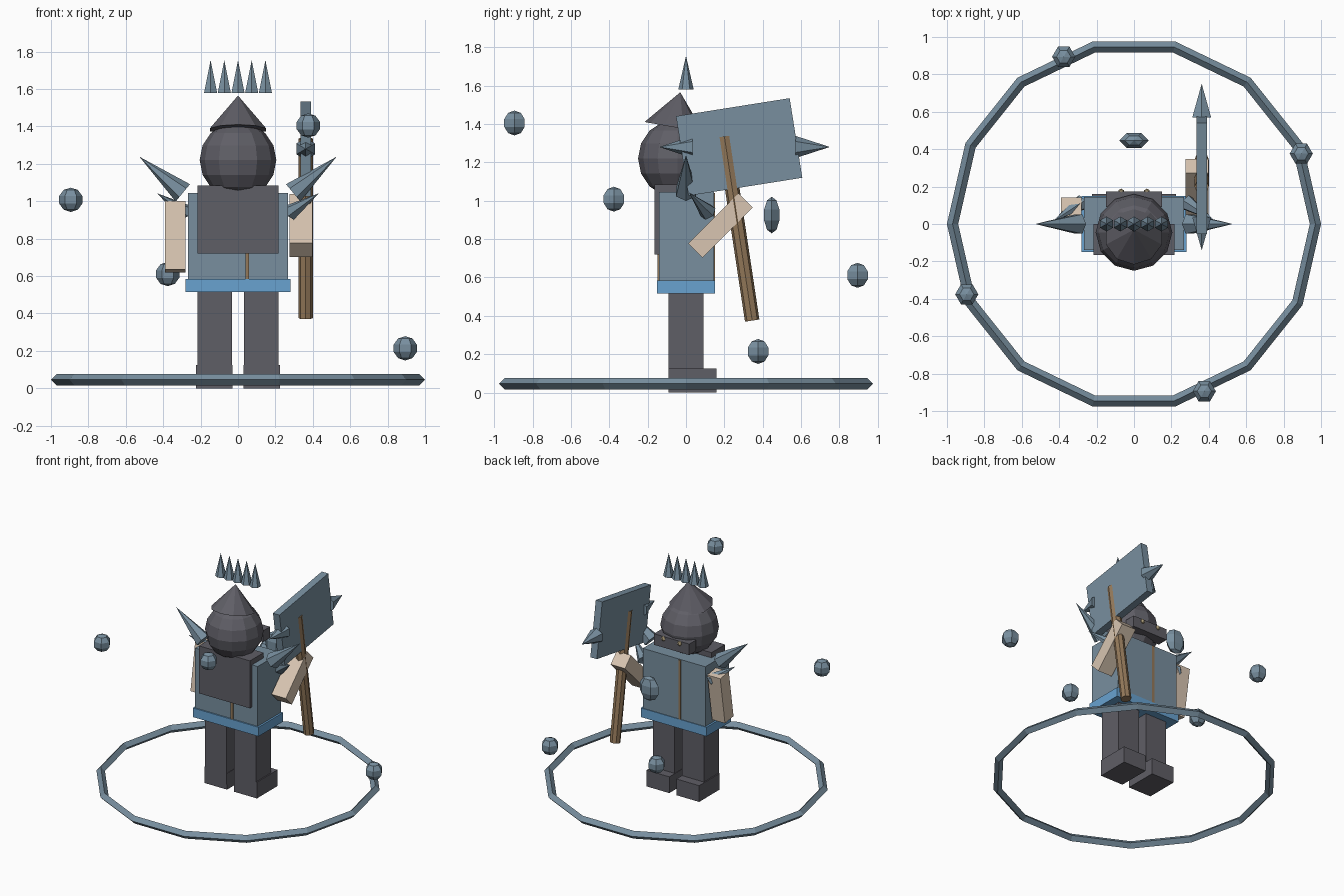
import bpy, bmesh, math
from mathutils import Vector, Matrix

cube = bpy.data.objects.get("Cube")
if cube:
    bpy.data.objects.remove(cube, do_unlink=True)


def material(name, hex_code):
    rgb = [int(hex_code[i:i + 2], 16) / 255 for i in (0, 2, 4)]
    col = [((c + 0.055) / 1.055) ** 2.4 for c in rgb] + [1]
    m = bpy.data.materials.new(name)
    m.use_nodes = True
    m.diffuse_color = col
    m.node_tree.nodes["Principled BSDF"].inputs["Base Color"].default_value = col
    return m


STEEL = material("steel blue", "788f9f")
BLUE = material("belt blue", "68a2d0")
DARK = material("charcoal", "5f5e66")
TAN = material("tan", "d8c5b1")
WOOD = material("wood brown", "94795a")
GOLD = material("pale brass", "b0a07c")


def finish(name, bm, mat, matrix=Matrix()):
    bm.transform(matrix)
    bmesh.ops.recalc_face_normals(bm, faces=bm.faces)
    me = bpy.data.meshes.new(name)
    bm.to_mesh(me)
    bm.free()
    me.materials.append(mat)
    ob = bpy.data.objects.new(name, me)
    bpy.context.collection.objects.link(ob)
    return ob


def tilted(center, tilt):
    # positive tilt lifts the +y side
    return Matrix.Translation(center) @ Matrix.Rotation(math.radians(tilt), 4, 'X')


def box(name, center, size, mat, tilt=0):
    bm = bmesh.new()
    bmesh.ops.create_cube(bm, size=1)
    return finish(name, bm, mat, tilted(center, tilt) @ Matrix.Diagonal((*size, 1)))


def span(name, x, y, z, mat):
    # box given by its limits on each axis
    lims = (x, y, z)
    return box(name, [(a + b) / 2 for a, b in lims], [b - a for a, b in lims], mat)


def cone(name, base, tip, radius, mat, sides=6, tip_radius=0):
    base, tip = Vector(base), Vector(tip)
    axis = tip - base
    bm = bmesh.new()
    bmesh.ops.create_cone(bm, cap_ends=True, segments=sides, radius1=radius,
                          radius2=tip_radius, depth=axis.length)
    turn = axis.to_track_quat('Z', 'Y').to_matrix().to_4x4()
    return finish(name, bm, mat, Matrix.Translation((base + tip) / 2) @ turn)


def ball(name, center, radii, mat, sides=6, rings=5, spin=0):
    bm = bmesh.new()
    bmesh.ops.create_uvsphere(bm, u_segments=sides, v_segments=rings, radius=1)
    spun = Matrix.Rotation(math.radians(spin), 4, 'Z')
    return finish(name, bm, mat,
                  Matrix.Translation(center) @ Matrix.Diagonal((*radii, 1)) @ spun)


# Ground ring: fourteen straight pieces with a diamond section
def ring(name, major, minor, z, count, mat):
    bm = bmesh.new()
    loops = []
    for i in range(count):
        a = math.tau * i / count
        loop = []
        for j in range(4):
            b = math.tau * j / 4
            r = major + minor * math.cos(b)
            loop.append(bm.verts.new((r * math.cos(a), r * math.sin(a),
                                      z + minor * math.sin(b))))
        loops.append(loop)
    for i in range(count):
        p, q = loops[i], loops[(i + 1) % count]
        for j in range(4):
            k = (j + 1) % 4
            bm.faces.new((p[j], q[j], q[k], p[k]))
    return finish(name, bm, mat)


ring("ground_ring", 0.97, 0.03, 0.046, 14, STEEL)

# Legs, feet and shoulder spikes on both sides
for side, s in (("left", 1), ("right", -1)):
    box(side + "_leg", (s * 0.124, 0, 0.29), (0.184, 0.184, 0.5), DARK)
    box(side + "_foot", (s * 0.127, 0.035, 0.0625), (0.194, 0.25, 0.125), DARK)
    cone(side + "_shoulder_spike", (s * 0.295, 0, 1.045), (s * 0.527, 0, 1.238),
         0.06, STEEL)
    cone(side + "_small_spike", (s * 0.28, 0.115, 0.94), (s * 0.433, 0.015, 1.043),
         0.045, STEEL)

# Body
span("belt", (-0.28, 0.28), (-0.15, 0.15), (0.515, 0.585), BLUE)
span("torso", (-0.266, 0.266), (-0.14, 0.145), (0.58, 1.045), STEEL)
span("front_strip", (0.04, 0.06), (-0.149, -0.139), (0.585, 1.04), WOOD)
span("back_strip", (-0.06, -0.04), (0.144, 0.15), (0.585, 1.04), WOOD)
span("chest_plate", (-0.217, 0.217), (-0.165, -0.13), (0.72, 1.085), DARK)
span("collar", (-0.217, 0.217), (-0.15, 0.0), (1.03, 1.085), DARK)

# Arms
box("right_arm", (-0.335, 0.06, 0.81), (0.11, 0.105, 0.37), TAN, -9)
box("left_arm", (0.337, 0.18, 0.87), (0.122, 0.105, 0.37), TAN, -45)

# Head, hat, mask with eyes, and floating crown
ball("head", (0, -0.045, 1.22), (0.205, 0.205, 0.205), DARK, 12, 8)
cone("hat", (0, -0.062, 1.383), (0, -0.03, 1.565), 0.157, DARK, 10)
span("mask", (-0.15, 0.15), (0.09, 0.175), (1.115, 1.2), DARK)
for s in (-1, 1):
    ball("eye", (s * 0.069, 0.172, 1.183), (0.018, 0.018, 0.018), GOLD)
for i in range(-2, 3):
    x = i * 0.0733
    cone("crown_spike", (x, 0, 1.58), (x, 0, 1.755), 0.04, STEEL)

# Spiked slab on a pole
cone("pole", (0.362, 0.345, 0.375), (0.362, 0.2, 1.335), 0.038, WOOD, 8, 0.038)
box("slab", (0.362, 0.277, 1.28), (0.055, 0.6, 0.42), STEEL, 9)
cone("slab_back_spike", (0.362, 0.57, 1.28), (0.362, 0.75, 1.28), 0.058, STEEL)
cone("slab_front_spike", (0.362, 0.035, 1.28), (0.362, -0.14, 1.28), 0.058, STEEL)

# Floating orbs, each a quarter turn further round and lower
for i in range(4):
    a = math.radians(-67.2 - 90 * i)
    pos = (0.97 * math.cos(a), 0.97 * math.sin(a), 1.405 - 0.397 * i)
    ball("orb", pos, (0.065, 0.065, 0.065), STEEL, spin=30)
ball("back_gem", (0, 0.447, 0.925), (0.083, 0.048, 0.095), STEEL, spin=30)
